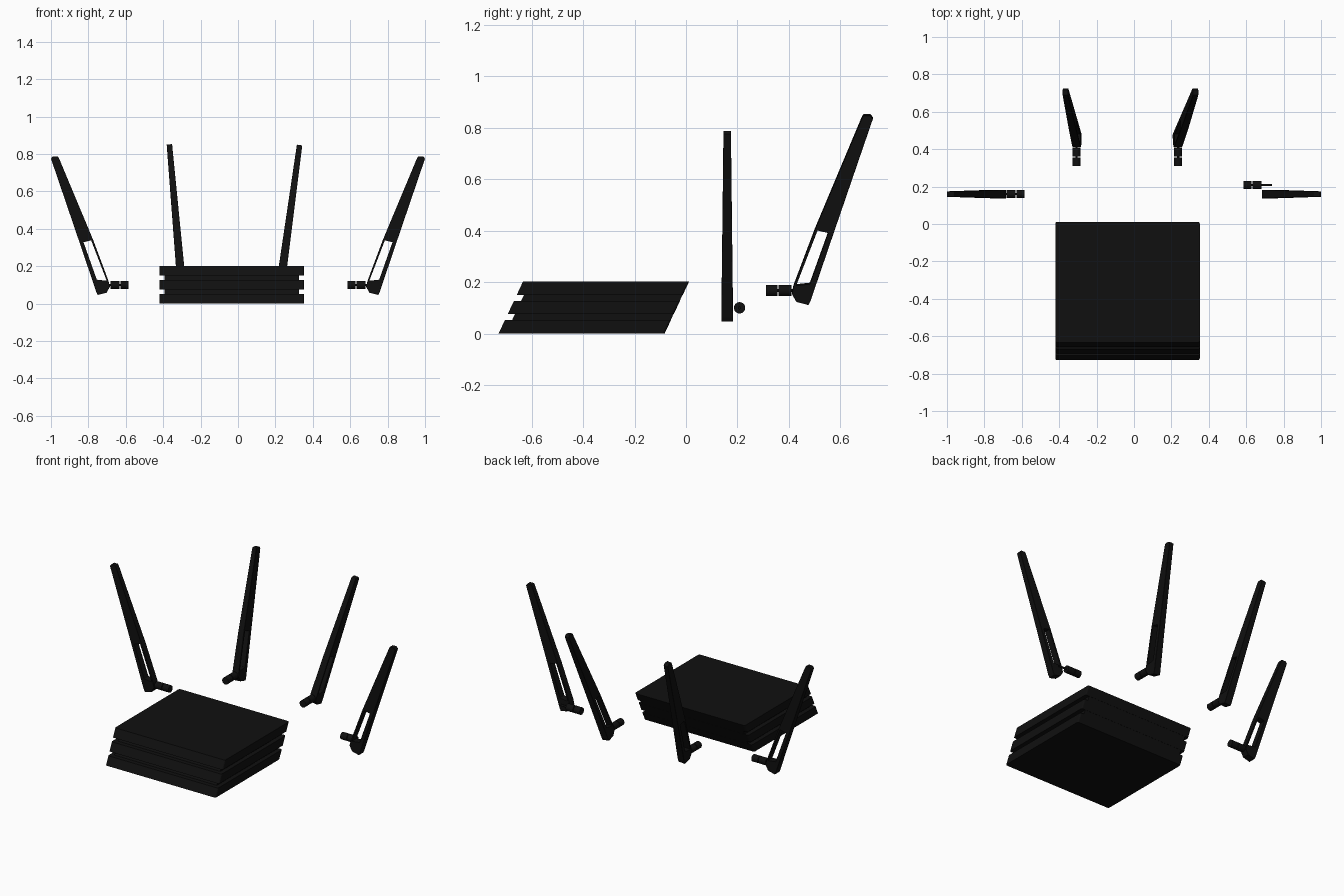
import bpy, bmesh, math
from mathutils import Matrix, Vector

if "Cube" in bpy.data.objects:
    bpy.data.objects.remove(bpy.data.objects["Cube"])

black = bpy.data.materials.new("matte_black")
black.diffuse_color = (0.005, 0.005, 0.005, 1)
black.use_nodes = True
black.node_tree.nodes["Principled BSDF"].inputs["Base Color"].default_value = black.diffuse_color


def finish(name, bm, matrix=Matrix(), bevel=0):
    bmesh.ops.recalc_face_normals(bm, faces=bm.faces[:])
    mesh = bpy.data.meshes.new(name)
    bm.to_mesh(mesh)
    bm.free()
    mesh.materials.append(black)
    ob = bpy.data.objects.new(name, mesh)
    ob.matrix_world = matrix
    bpy.context.collection.objects.link(ob)
    if bevel:
        mod = ob.modifiers.new("bevel", 'BEVEL')
        mod.width, mod.segments = bevel, 1
        mod.limit_method, mod.angle_limit = 'ANGLE', math.radians(50)
    return ob


# Body: three leaning slabs with recessed spacers between them
SHEAR = 0.47


def slab(name, x0, x1, y0, y1, z0, z1, corner=0):
    bm = bmesh.new()
    bmesh.ops.create_cube(bm, size=1)
    for v in bm.verts:
        v.co = Vector((x0 if v.co.x < 0 else x1, y0 if v.co.y < 0 else y1,
                       z0 if v.co.z < 0 else z1))
    if corner:
        uprights = [e for e in bm.edges if abs(e.verts[0].co.z - e.verts[1].co.z) > 1e-4]
        bmesh.ops.bevel(bm, geom=uprights, offset=corner, segments=3, profile=0.5,
                        affect='EDGES')
    for v in bm.verts:
        v.co.y += v.co.z * SHEAR
    finish(name, bm)


for i, z in enumerate((0, 0.075, 0.15)):
    slab(f"body_slab_{i}", -0.42, 0.352, -0.728, -0.083, z, z + 0.052, 0.01)
for i, z in enumerate((0.052, 0.127)):
    slab(f"body_spacer_{i}", -0.393, 0.325, -0.7, -0.084, z, z + 0.023)

# Antenna blade outline: u runs away from the connector, z is up
PTS = [(.415, .775), (.405, .787), (.378, .787), (.372, .777), (.188, .337),
       (.107, .12), (.1, .09), (.118, .058), (.165, .046), (.173, .062),
       (.26, .32), (.2, .338), (.241, .328), (.17, .128), (.117, .122), (.195, .128)]
FACES = [(0, 1, 2, 3, 4, 11, 12, 10),      # blade
         (10, 12, 13, 15),                 # outer wall of the slot
         (4, 5, 14, 11),                   # thin strut
         (5, 6, 7, 8, 9, 15, 13, 14)]      # foot


def blade(name, matrix):
    bm = bmesh.new()
    vs = [bm.verts.new((u, -1, z - 0.1)) for u, z in PTS]
    fs = [bm.faces.new([vs[i] for i in f]) for f in FACES]
    out = bmesh.ops.extrude_face_region(bm, geom=fs)
    for v in out["geom"]:
        if isinstance(v, bmesh.types.BMVert):
            v.co.y = 1
    for v in bm.verts:                     # thinner towards the tip
        v.co.y *= 0.0225 - 0.008 * max(0, v.co.z) / 0.69
    finish(name, bm, matrix, 0.003)


# Connector: two barrels on a thin pin that runs into the foot
def connector(name, matrix):
    bm = bmesh.new()
    for u0, u1, r in ((0, 0.044, 0.022), (0.049, 0.098, 0.022), (0.001, 0.152, 0.006)):
        m = Matrix.Translation(((u0 + u1) / 2, 0, 0)) @ Matrix.Rotation(math.pi / 2, 4, 'Y')
        bmesh.ops.create_cone(bm, cap_ends=True, segments=24, radius1=r, radius2=r,
                              depth=u1 - u0, matrix=m)
    for f in bm.faces:
        f.smooth = len(f.verts) == 4
    for e in bm.edges:
        e.smooth = all(len(f.verts) == 4 for f in e.link_faces)
    finish(name, bm, matrix)


# name, position, heading, sideways tilt, connector offset
ANTENNAS = [("left", (-0.585, 0.16, 0.1), 180, 0, 0),
            ("right", (0.585, 0.16, 0.1), 0, 0, 0.048),
            ("back_left", (-0.307, 0.311, 0.167), 90, -5, 0),
            ("back_right", (0.236, 0.311, 0.167), 90, 7.8, 0)]
for name, pos, heading, tilt, shift in ANTENNAS:
    m = (Matrix.Translation(pos) @ Matrix.Rotation(math.radians(tilt), 4, 'Y')
         @ Matrix.Rotation(math.radians(heading), 4, 'Z'))
    blade(f"{name}_antenna", m)
    connector(f"{name}_connector", m @ Matrix.Translation((0, shift, 0)))
